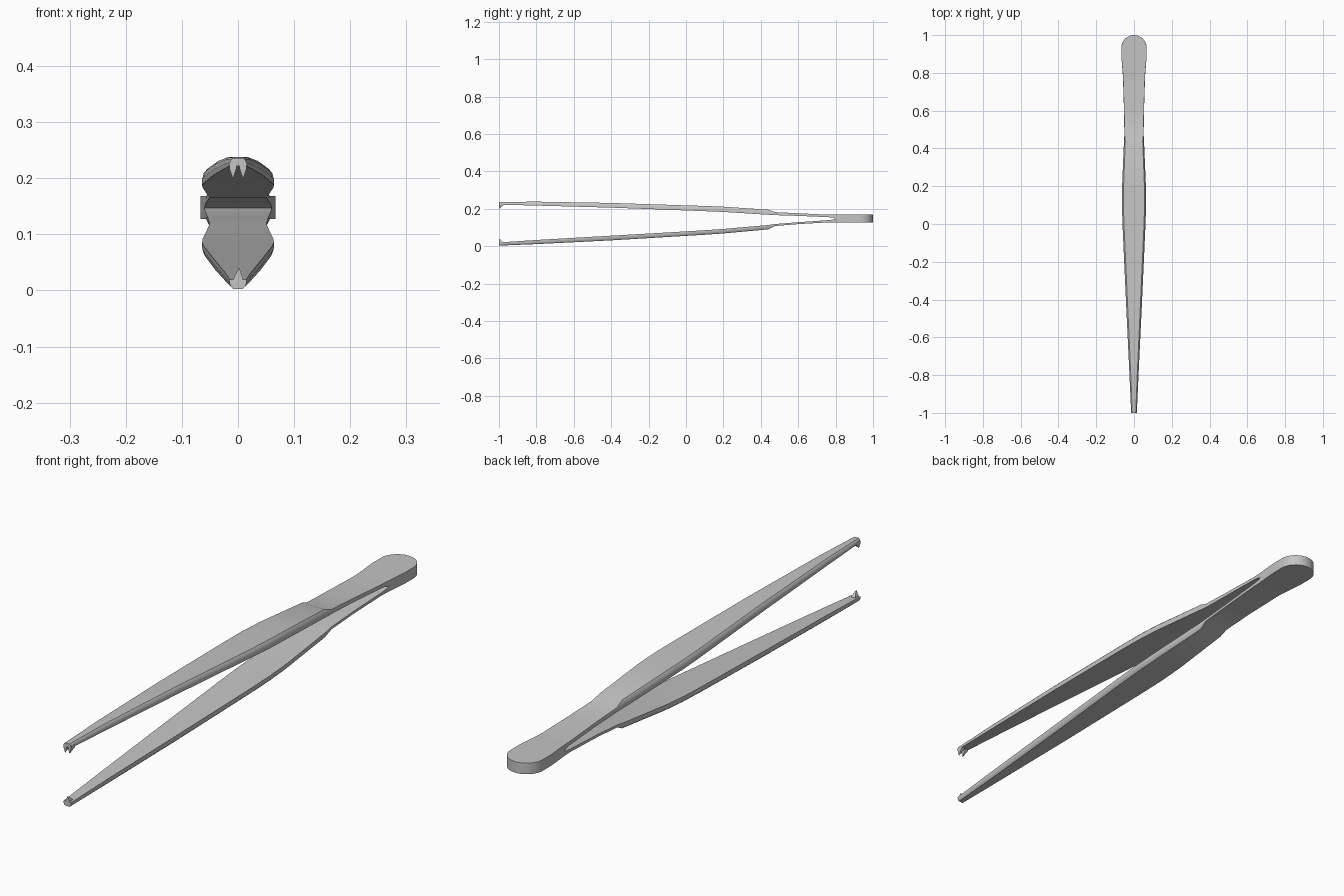
import bpy, bmesh, math

if "Cube" in bpy.data.objects:
    bpy.data.objects.remove(bpy.data.objects["Cube"])

steel = bpy.data.materials.new("steel grey")
steel.diffuse_color = (0.55, 0.55, 0.55, 1)
steel.use_nodes = True
steel.node_tree.nodes["Principled BSDF"].inputs["Base Color"].default_value = steel.diffuse_color


def finish(name, bm, smooth=True):
    bmesh.ops.recalc_face_normals(bm, faces=bm.faces)
    mesh = bpy.data.meshes.new(name)
    bm.to_mesh(mesh)
    bm.free()
    mesh.materials.append(steel)
    ob = bpy.data.objects.new(name, mesh)
    bpy.context.collection.objects.link(ob)
    if smooth:
        bpy.ops.object.select_all(action='DESELECT')
        ob.select_set(True)
        bpy.context.view_layer.objects.active = ob
        bpy.ops.object.shade_smooth_by_angle(angle=math.radians(30))
    return ob


# Shared plan: y, half width, half width of the flat outer face
PLAN = [(-1, .015, .009), (-.8, .024, .017), (-.4, .043, .035), (0, .061, .053),
        (.1, .064, .056), (.2, .063, .055), (.44, .053, .046), (.475, .051, .050),
        (.6, .053, .052), (.76, .058, .057), (.785, .059, .058), (.8, .060, .059)]
# Inner and outer height of each arm at the same stations
UPPER = [(.222, .236), (.217, .238), (.206, .231), (.191, .218), (.187, .215), (.183, .211),
         (.168, .195), (.166, .182), (.162, .176), (.155, .168), (.152, .168), (.147, .168)]
LOWER = [(.020, .003), (.033, .011), (.056, .031), (.079, .055), (.085, .061), (.092, .068),
         (.113, .090), (.118, .108), (.128, .118), (.139, .127), (.142, .127), (.147, .127)]


def arm(name, heights):
    stations = [p + h for p, h in zip(PLAN, heights)]
    # Rounded handle end
    zi, zo = heights[-1]
    stations.append((.88, .0665, .0665, zi, zo))
    for i in range(0, 11):
        a = math.radians(8.9 * i)
        w = .067 * math.cos(a)
        stations.append((.933 + .067 * math.sin(a), w, w - .0003, zi, zo))
    bm = bmesh.new()
    rings = []
    for y, w, f, zi, zo in stations:
        d = zo - zi
        half = [(w, zi), (w, zi + d * .4), (f + (w - f) * .65, zi + d * .78), (f, zo)]
        pts = half + [(-x, z) for x, z in reversed(half)]
        rings.append([bm.verts.new((x, y, z)) for x, z in pts])
    n = len(rings[0])
    for r, s in zip(rings, rings[1:]):
        for i in range(n):
            j = (i + 1) % n
            bm.faces.new((r[i], r[j], s[j], s[i]))
    bm.faces.new(rings[0])
    bm.faces.new(rings[-1])
    return finish(name, bm)


def tooth(name, x0, x1, z_base, apex_x, apex_z, depth):
    # Pointed tooth with an upright front and a sloping back
    bm = bmesh.new()
    base = [bm.verts.new(p) for p in ((x0, -1, z_base), (x1, -1, z_base),
                                      (x1, -1 + depth, z_base), (x0, -1 + depth, z_base))]
    mid_z = z_base + (apex_z - z_base) * .4
    xm = [apex_x + (x - apex_x) * .85 for x in (x0, x1)]
    mid = [bm.verts.new(p) for p in ((xm[0], -1, mid_z), (xm[1], -1, mid_z),
                                     (xm[1], -1 + depth * .65, mid_z), (xm[0], -1 + depth * .65, mid_z))]
    tip = bm.verts.new((apex_x, -1, apex_z))
    bm.faces.new(base)
    for i in range(4):
        j = (i + 1) % 4
        bm.faces.new((base[i], base[j], mid[j], mid[i]))
        bm.faces.new((mid[i], mid[j], tip))
    return finish(name, bm, False)


arm("upper_arm", UPPER)
arm("lower_arm", LOWER)

# Paired teeth above, single interlocking tooth below
for side, label in ((-1, "left"), (1, "right")):
    tooth("upper_tooth_" + label, side * .002, side * .016, .228, side * .009, .199, .032)
tooth("lower_tooth", -.009, .009, .012, .002, .041, .03)
